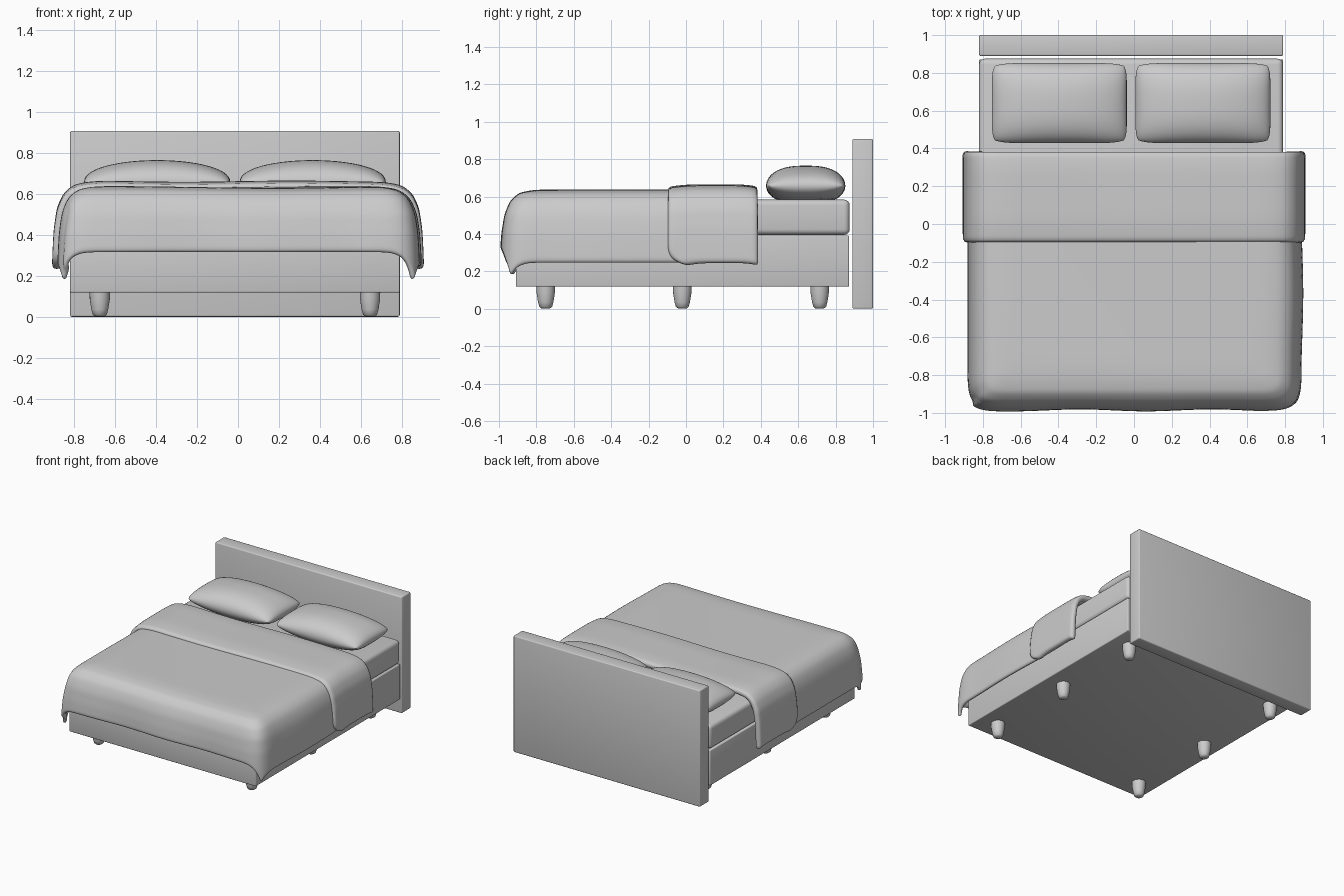
import bpy, bmesh, math

if "Cube" in bpy.data.objects:
    bpy.data.objects.remove(bpy.data.objects["Cube"])

CX = -0.015  # bed frame centre line


def make_object(name, bm):
    bmesh.ops.recalc_face_normals(bm, faces=bm.faces[:])
    me = bpy.data.meshes.new(name)
    bm.to_mesh(me)
    bm.free()
    ob = bpy.data.objects.new(name, me)
    bpy.context.collection.objects.link(ob)
    return ob


def smooth(ob):
    for p in ob.data.polygons:
        p.use_smooth = True


def box(name, lo, hi, bevel, segments=3):
    bm = bmesh.new()
    bmesh.ops.create_cube(bm, size=1)
    for v in bm.verts:
        v.co = [(a + b) / 2 + c * (b - a) for a, b, c in zip(lo, hi, v.co)]
    bmesh.ops.bevel(bm, geom=bm.edges[:], offset=bevel, segments=segments,
                    profile=0.5, affect='EDGES')
    ob = make_object(name, bm)
    bpy.context.view_layer.objects.active = ob
    ob.select_set(True)
    bpy.ops.object.shade_smooth_by_angle(angle=math.radians(40))
    ob.select_set(False)
    return ob


def grid_faces(bm, rows):
    for a, b in zip(rows, rows[1:]):
        for i in range(len(a) - 1):
            bm.faces.new((a[i], a[i + 1], b[i + 1], b[i]))


# Edge profile of hanging fabric: (outward, drop)
DRAPE = [(0, 0), (.08, .004), (.15, .018), (.20, .06), (.23, .13),
         (.245, .23), (.25, .32), (.26, .60)]


def drape(d):
    for (h0, v0), (h1, v1) in zip(DRAPE, DRAPE[1:]):
        seg = math.hypot(h1 - h0, v1 - v0)
        if d <= seg:
            t = d / seg
            return h0 + (h1 - h0) * t, v0 + (v1 - v0) * t
        d -= seg
    return DRAPE[-1]


def steps(inner0, inner1, n_in, hang0, hang1, n_hang):
    """Sheet positions as (point on the inner rectangle, excess beyond it)."""
    out = [(inner0, -hang0 * (1 - i / n_hang)) for i in range(n_hang)] if hang0 else []
    out += [(inner0 + (inner1 - inner0) * i / n_in, 0) for i in range(n_in + 1)]
    if hang1:
        out += [(inner1, hang1 * (i + 1) / n_hang) for i in range(n_hang)]
    return out


def finish_cloth(ob, thickness):
    m = ob.modifiers.new("thickness", 'SOLIDIFY')
    m.thickness = thickness
    m.offset = -1
    ob.modifiers.new("soft", 'SUBSURF').levels = 1
    ob.modifiers["soft"].render_levels = 1
    # fabric normals point up so the thickness grows inwards
    if sum(p.normal.z * p.area for p in ob.data.polygons) < 0:
        ob.data.flip_normals()
    smooth(ob)


# Headboard, base and mattress
box("headboard", (-.82, .89, 0), (.79, 1.0, .907), .008)
box("bed_base", (-.82, -.91, .118), (.79, .872, .392), .006)
box("mattress", (-.82, -.90, .395), (.79, .875, .583), .03, 4)

# Six feet
for x in (CX - .66, CX + .66):
    for y in (-.75, -.02, .715):
        bm = bmesh.new()
        prof = [(0, 0), (.022, .001), (.034, .01), (.041, .035), (.049, .085), (.05, .125)]
        vs = [bm.verts.new((r, 0, z)) for r, z in prof]
        es = [bm.edges.new(e) for e in zip(vs, vs[1:])]
        bmesh.ops.spin(bm, geom=vs + es, cent=(0, 0, 0), axis=(0, 0, 1),
                       angle=2 * math.pi, steps=24)
        bmesh.ops.remove_doubles(bm, verts=bm.verts[:], dist=1e-4)
        foot = make_object("foot", bm)
        foot.location = (x, y, 0)
        smooth(foot)

# Duvet: sheet draped over the front and both sides
bm = bmesh.new()
rows = []
for qy, ey in steps(-.75, .36, 20, .483, 0, 16):
    row = []
    for qx, ex in steps(-.65, .64, 24, .553, .553, 16):
        d = (ex ** 4 + ey ** 4) ** .25
        h, drop = drape(d)
        x, y = qx, qy
        if d > 0:
            h *= .92 if ex < 0 and abs(ex) > abs(ey) else 1 - .02 * math.sin(7 * qy + 1)
            wave = 1 + .03 * math.sin(9 * qx + 1) * drop / .4
            x += h * ex / d
            y += h * ey / d * wave * .97
        z = .634 - drop + .004 * math.sin(4 * qx + 3 * qy) * (1 - min(drop / .2, 1))
        row.append(bm.verts.new((x, y, z)))
    rows.append(row)
grid_faces(bm, rows)
finish_cloth(make_object("duvet", bm), .028)

# Folded-back band across the bed, with rounded lower front corners
bm = bmesh.new()
rows = []
Y0, Y1, R, HANG, N = -.10, .387, .10, .583, 14
for j in range(N + 1):
    t = j / N
    row = []
    for qx, ex in steps(-.65, .65, 24, HANG, HANG, 18):
        h, drop = drape(abs(ex))
        h *= 1.02
        near = max(0, abs(ex) - (HANG - R))
        yf = Y0 + R - math.sqrt(max(0, R * R - near * near))
        z = .662 - drop - .014 * max(0, 1 - t * 3) ** 2 - .012 * max(0, t * 4 - 3) ** 2
        z += .003 * math.sin(6 * qx) * (1 - min(drop / .2, 1))
        row.append(bm.verts.new((qx + math.copysign(h, ex) if ex else qx,
                                 yf + (Y1 - yf) * t, z)))
    rows.append(row)
grid_faces(bm, rows)
finish_cloth(make_object("duvet_fold", bm), .045)

# Two plump pillows
N = 28
for side, px in (("left", -.395), ("right", .365)):
    bm = bmesh.new()
    for amp in (.108, -.1):
        rows = []
        for j in range(N + 1):
            v = math.sin(math.pi * (j / N - .5))
            row = []
            for i in range(N + 1):
                u = math.sin(math.pi * (i / N - .5))
                z = amp * math.sqrt(max(0, (1 - u * u) ** .9 * (1 - abs(v) ** 2.6)))
                row.append(bm.verts.new((.357 * u * (1 - .045 * v ** 8),
                                         .212 * v * (1 - .07 * u ** 8),
                                         max(z, -.074))))
            rows.append(row)
        grid_faces(bm, rows)
    bmesh.ops.remove_doubles(bm, verts=bm.verts[:], dist=1e-4)
    pillow = make_object("pillow_" + side, bm)
    pillow.location = (px, .64, .657)
    smooth(pillow)
